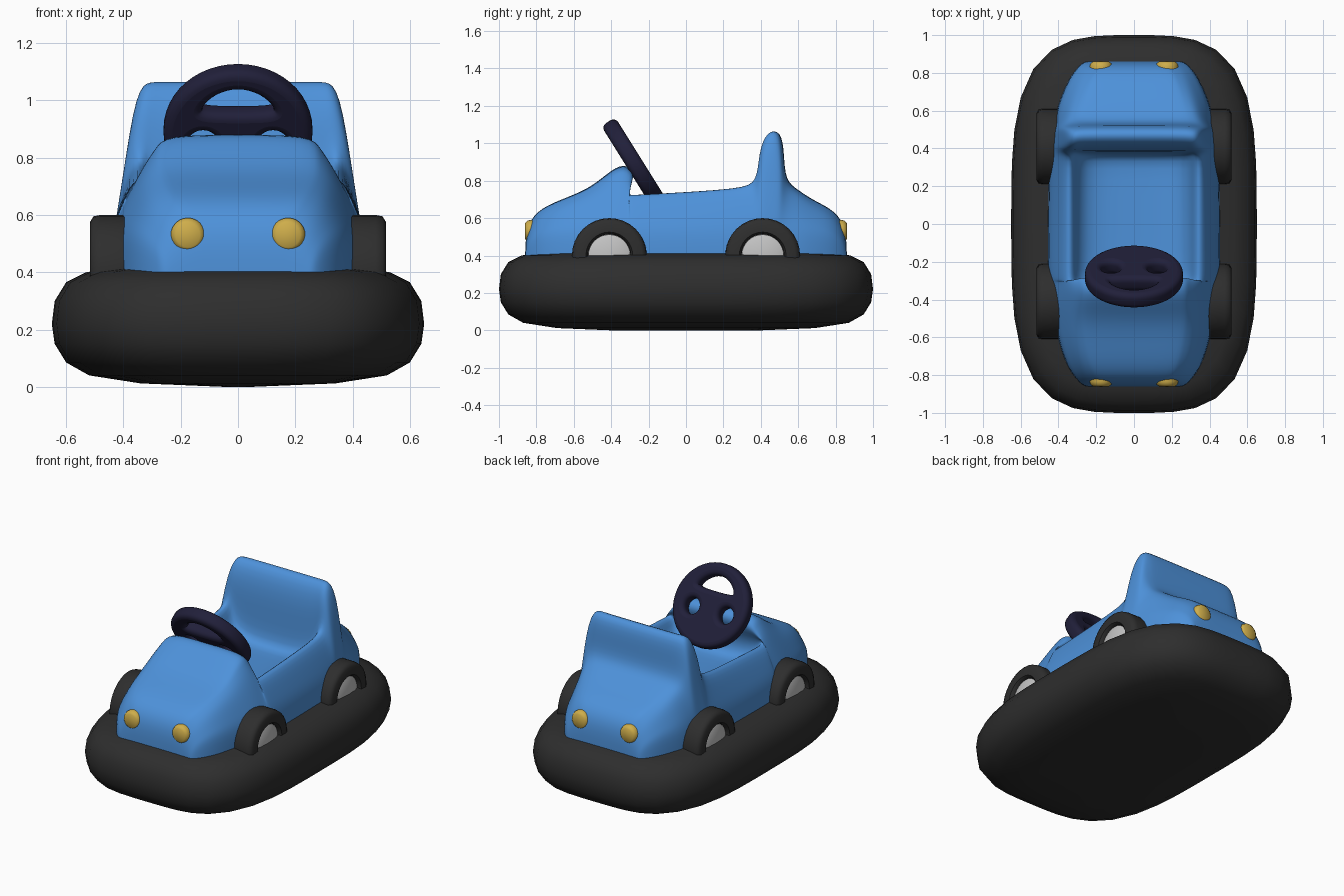
import bpy, bmesh, math
from mathutils import Matrix, Vector

if "Cube" in bpy.data.objects:
    bpy.data.objects.remove(bpy.data.objects["Cube"])


def material(name, rgb):
    m = bpy.data.materials.new(name)
    m.diffuse_color = (*rgb, 1)
    m.use_nodes = True
    m.node_tree.nodes["Principled BSDF"].inputs["Base Color"].default_value = m.diffuse_color
    return m


BLUE = material("body_blue", (0.075, 0.285, 0.70))
BLACK = material("rubber_black", (0.027, 0.027, 0.027))
NAVY = material("wheel_navy", (0.015, 0.014, 0.042))
GOLD = material("lamp_gold", (0.62, 0.42, 0.07))
SILVER = material("hub_silver", (0.55, 0.55, 0.55))


def finish(name, bm, mat, subsurf=0, angle=None):
    bmesh.ops.remove_doubles(bm, verts=bm.verts, dist=1e-5)
    bmesh.ops.recalc_face_normals(bm, faces=bm.faces)
    me = bpy.data.meshes.new(name)
    bm.to_mesh(me)
    bm.free()
    me.materials.append(mat)
    ob = bpy.data.objects.new(name, me)
    bpy.context.collection.objects.link(ob)
    if subsurf:
        mod = ob.modifiers.new("smooth", 'SUBSURF')
        mod.levels = mod.render_levels = subsurf
    bpy.ops.object.select_all(action='DESELECT')
    ob.select_set(True)
    bpy.context.view_layer.objects.active = ob
    if angle:
        bpy.ops.object.shade_smooth_by_angle(angle=math.radians(angle))
    else:
        bpy.ops.object.shade_smooth()
    return ob


def skin(rows, closed):
    """Bridge equal-length rows of points into a quad grid."""
    bm = bmesh.new()
    vs = [[bm.verts.new(p) for p in r] for r in rows]
    n = len(rows[0])
    for a, b in zip(vs, vs[1:]):
        for i in range(n if closed else n - 1):
            j = (i + 1) % n
            bm.faces.new((a[i], a[j], b[j], b[i]))
    return bm, vs


def lathe(name, profile, mat, matrix, seg=32):
    """Turn (radius, x) points around the local x axis."""
    rows = [[matrix @ Vector((x, r * math.cos(2 * math.pi * i / seg), r * math.sin(2 * math.pi * i / seg)))
             for i in range(seg)] for r, x in profile]
    bm, _ = skin(rows, True)
    return finish(name, bm, mat, angle=50)


# Bumper: superellipse rings, inset by height
def ring(inset, z, seg=40, n=3.5):
    pts = []
    for i in range(seg):
        t = 2 * math.pi * i / seg
        c, s = math.cos(t), math.sin(t)
        k = (abs(c) ** n + abs(s) ** n) ** (-1 / n)
        pts.append(((0.65 - inset) * c * k, (1 - inset) * s * k, z))
    return pts


bm, vs = skin([ring(*r) for r in (
    (0.6, 0), (0.31, 0.012), (0.13, 0.04), (0.05, 0.085), (0.01, 0.15), (0, 0.22),
    (0.01, 0.3), (0.05, 0.365), (0.12, 0.4), (0.25, 0.42), (0.42, 0.43))], True)
bm.faces.new(vs[0])
bm.faces.new(vs[-1])
finish("bumper", bm, BLACK)

# Body: stations of outer y, inner y, half width, rim x, rim z, inner rim z, middle z
end = [(-0.86, -0.86, 0.24, 0.19, 0.36, 0.36, 0.36),
       (-0.86, -0.86, 0.27, 0.22, 0.51, 0.53, 0.54),
       (-0.79, -0.80, 0.335, 0.27, 0.60, 0.63, 0.64),
       (-0.68, -0.68, 0.385, 0.31, 0.66, 0.685, 0.695)]
middle = [(-0.52, -0.52, 0.42, 0.335, 0.70, 0.74, 0.755),
          (-0.42, -0.42, 0.44, 0.335, 0.745, 0.81, 0.84),
          (-0.36, -0.33, 0.445, 0.335, 0.77, 0.85, 0.90),
          (-0.32, -0.255, 0.45, 0.34, 0.76, 0.79, 0.835),
          (-0.29, -0.34, 0.452, 0.36, 0.735, 0.73, 0.72),
          (-0.25, -0.32, 0.455, 0.365, 0.735, 0.72, 0.58),
          (-0.12, -0.20, 0.458, 0.365, 0.74, 0.73, 0.58),
          (0.30, 0.30, 0.452, 0.365, 0.77, 0.755, 0.58),
          (0.37, 0.385, 0.445, 0.365, 0.80, 0.80, 0.58),
          (0.41, 0.38, 0.44, 0.365, 0.95, 0.96, 0.90),
          (0.44, 0.43, 0.435, 0.355, 1.05, 1.07, 1.07),
          (0.48, 0.51, 0.43, 0.355, 1.05, 1.07, 1.07),
          (0.50, 0.525, 0.425, 0.365, 0.92, 0.93, 0.94),
          (0.53, 0.53, 0.42, 0.36, 0.77, 0.79, 0.80),
          (0.60, 0.60, 0.41, 0.335, 0.725, 0.74, 0.75)]
tail = [(-a, -b, *rest) for a, b, *rest in reversed(end)]


def section(yo, yi, w, xr, zr, zi, zm):
    z1 = min(0.52, 0.36 + 0.6 * (zr - 0.36))
    z2 = z1 + 0.4 * (zr - z1)
    xi = xr - 0.05
    half = [(w, 0.36, 0), (0.995 * w, z1, 0), (0.6 * w + 0.4 * xr, z2, 0.3),
            (xr, zr, 0.5), (xi, zi, 0.8), (0.9 * xi, zm, 1)]
    pts = half + [(0, zm, 1)] + [(-x, z, t) for x, z, t in reversed(half)]
    return [(x, yo + t * (yi - yo), z) for x, z, t in pts]


bm, _ = skin([section(*s) for s in end + middle + tail], False)
finish("body", bm, BLUE, subsurf=2)

# Wheels with hub caps, and lamps at both ends
for sx, side in ((1, "right"), (-1, "left")):
    for sy, where in ((-1, "front"), (1, "back")):
        m = Matrix.Translation((0, 0.41 * sy, 0.4)) @ Matrix.Scale(sx, 4, (1, 0, 0))
        lathe(f"{where}_{side}_tyre", [(0, 0.35), (0.17, 0.35), (0.195, 0.37), (0.2, 0.40), (0.2, 0.48),
              (0.195, 0.505), (0.175, 0.517), (0.125, 0.517), (0.115, 0.505), (0.112, 0.46)], BLACK, m)
        lathe(f"{where}_{side}_hub", [(0.114, 0.47), (0.112, 0.495), (0.08, 0.507), (0, 0.512)], SILVER, m)
        m = Matrix.Translation((0.175 * sx, 0, 0.53)) @ Matrix.Rotation(sy * math.pi / 2, 4, 'Z')
        lathe(f"{where}_{side}_lamp", [(0, 0.76), (0.06, 0.76), (0.06, 0.835), (0.055, 0.85), (0.042, 0.86),
              (0, 0.862)], GOLD, m, 24)

# Steering wheel: filled outline with three holes, extruded and rounded
BEVEL = 0.03
cu = bpy.data.curves.new("steering_wheel", 'CURVE')
cu.dimensions = '2D'
cu.fill_mode = 'BOTH'
cu.extrude, cu.bevel_depth, cu.bevel_resolution = 0.014, BEVEL, 3


def outline(cx, cy, rx, ry, bend=0.0, seg=40):
    sp = cu.splines.new('POLY')
    sp.points.add(seg - 1)
    sp.use_cyclic_u = True
    for i, p in enumerate(sp.points):
        t = 2 * math.pi * i / seg
        x, y = rx * math.cos(t), ry * math.sin(t)
        p.co = (cx + x, cy + y - bend * x * x, 0, 1)


outline(0, 0, 0.26 - BEVEL, 0.26 - BEVEL, seg=48)
outline(0, 0.135, 0.125 + BEVEL, 0.048 + BEVEL, 1.5)
for s in (1, -1):
    outline(0.122 * s, -0.035, 0.05 + BEVEL, 0.05 + BEVEL)
wheel = bpy.data.objects.new("steering_wheel", cu)
bpy.context.collection.objects.link(wheel)
cu.materials.append(NAVY)
wheel.location = (0, -0.278, 0.895)
wheel.rotation_euler = (math.radians(-58 + 0), 0, 0)
# local y runs up and forward, local z faces the driver
up, normal = Vector((0, -0.53, 0.848)), Vector((0, 0.848, 0.53))
wheel.rotation_euler = Matrix((up.cross(normal), up, normal)).transposed().to_euler()
bpy.ops.object.select_all(action='DESELECT')
wheel.select_set(True)
bpy.context.view_layer.objects.active = wheel
bpy.ops.object.convert(target='MESH')
bpy.ops.object.shade_smooth_by_angle(angle=math.radians(40))
